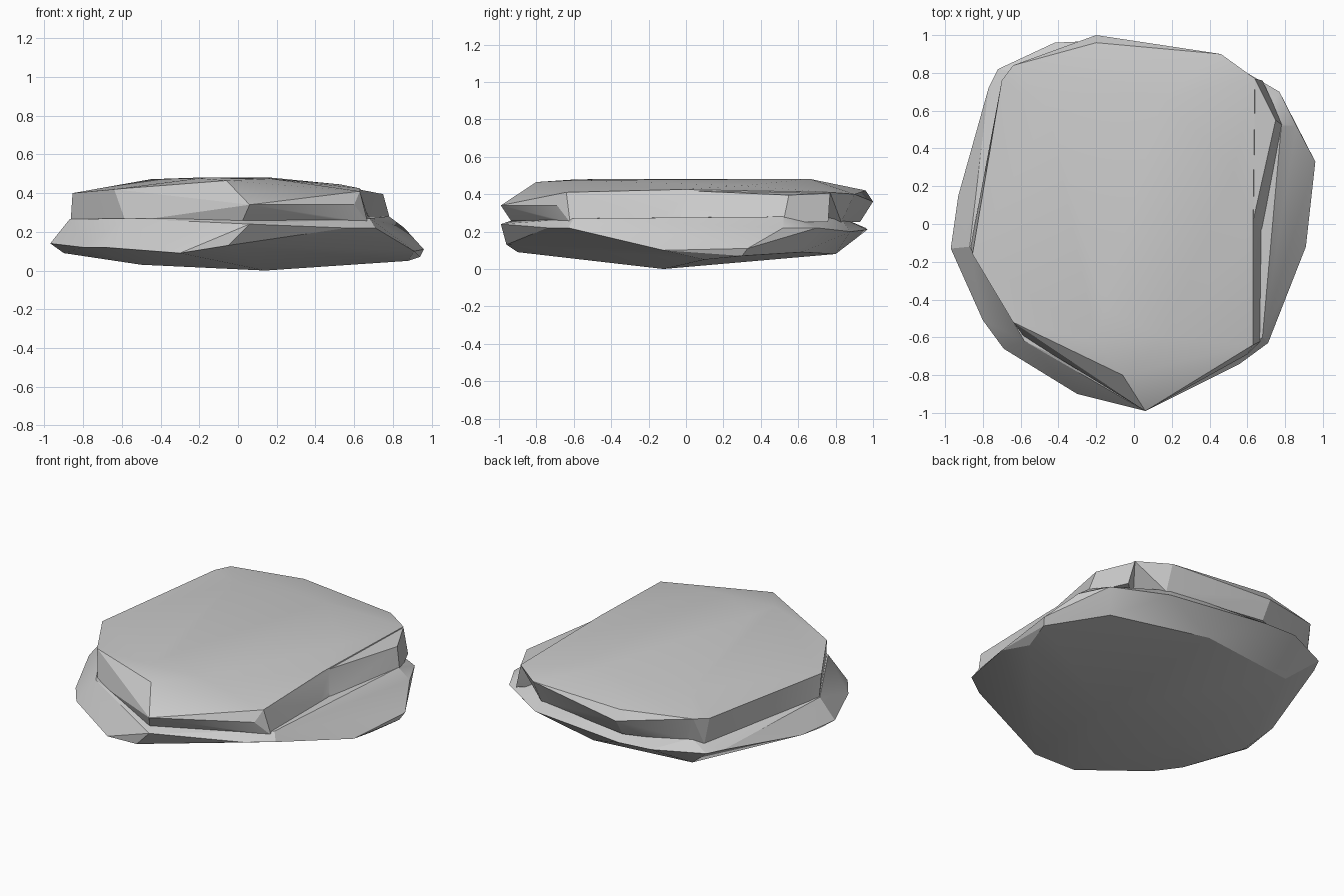
import bpy, bmesh
from math import radians


def hull(name, points):
    """Chiselled stone slab: the convex hull of a few corner points."""
    bm = bmesh.new()
    for p in points:
        bm.verts.new(p)
    res = bmesh.ops.convex_hull(bm, input=bm.verts)
    loose = [v for v in bm.verts if not v.link_faces]
    bmesh.ops.delete(bm, geom=loose, context='VERTS')
    bmesh.ops.recalc_face_normals(bm, faces=bm.faces)
    me = bpy.data.meshes.new(name)
    bm.to_mesh(me)
    bm.free()
    ob = bpy.data.objects.new(name, me)
    bpy.context.collection.objects.link(ob)
    return ob


# lower slab: widest rim, underside, ledge on top
rim = [(-.97, -.13, .14), (-.93, .15, .14), (-.77, .72, .22), (-.72, .82, .22),
       (-.42, .96, .22), (-.2, .97, .21), (.46, .88, .20), (.77, .70, .22),
       (.86, .52, .22), (.96, .33, .11), (.91, -.12, .10), (.79, -.36, .17),
       (.71, -.63, .22), (.56, -.74, .22), (.06, -.99, .24),
       (-.30, -.90, .09), (-.69, -.66, .12), (-.80, -.51, .12)]
under = [(.14, -.12, 0), (-.50, -.20, .03), (-.90, -.08, .09), (-.05, -.96, .13),
         (.88, .10, .05), (.94, .30, .07), (.10, .80, .08), (-.55, .72, .08),
         (.70, .62, .09)]
ledge = [(.69, -.03, .27), (.68, -.60, .27), (.78, .52, .28), (.40, .82, .28),
         (-.60, .80, .28), (-.87, -.12, .265), (-.58, -.62, .27), (0, -.90, .27)]
rock = hull("flat_rock", rim + under + ledge)

# upper slab: crown, bevelled rim, slightly undercut base
crown = [(-.20, -.62, .477), (.15, .66, .482), (-.45, .60, .472), (-.16, -.45, .482),
         (.17, -.60, .475), (.53, .30, .445)]
top_rim = [(-.64, .84, .43), (-.20, .96, .42), (-.20, 1.0, .36), (.46, .90, .40),
           (.64, .77, .41), (.63, -.03, .425), (.63, -.64, .41), (-.06, -.80, .465),
           (-.64, -.52, .42), (-.855, -.16, .40), (-.70, .76, .42),
           (.06, -.99, .34), (.60, -.69, .34)]
base = [(.68, -.03, .25), (.67, -.62, .25), (.45, .83, .25), (-.20, .93, .25),
        (-.67, .77, .25), (-.865, -.12, .25), (-.58, -.60, .25), (.02, -.93, .25),
        (.50, -.68, .25)]
slab = hull("upper_slab", crown + top_rim + base)

# shoulder that widens the upper slab at the back right
shoulder = hull("shoulder", [
    (.62, -.03, .42), (.75, .55, .395), (.64, .77, .405), (.30, .40, .45),
    (.685, -.03, .25), (.79, .52, .25), (.68, .76, .25), (.30, .40, .25)])

# fuse the slabs into one stone
for part in (slab, shoulder):
    mod = rock.modifiers.new("fuse", 'BOOLEAN')
    mod.operation = 'UNION'
    mod.solver = 'EXACT'
    mod.object = part
bpy.context.view_layer.update()
fused = bpy.data.meshes.new_from_object(
    rock.evaluated_get(bpy.context.evaluated_depsgraph_get()))
rock.modifiers.clear()
rock.data = fused
for part in (slab, shoulder):
    bpy.data.objects.remove(part)

# soft facets, sharp breaks
bpy.context.view_layer.objects.active = rock
rock.select_set(True)
bpy.ops.object.shade_smooth_by_angle(angle=radians(22))
